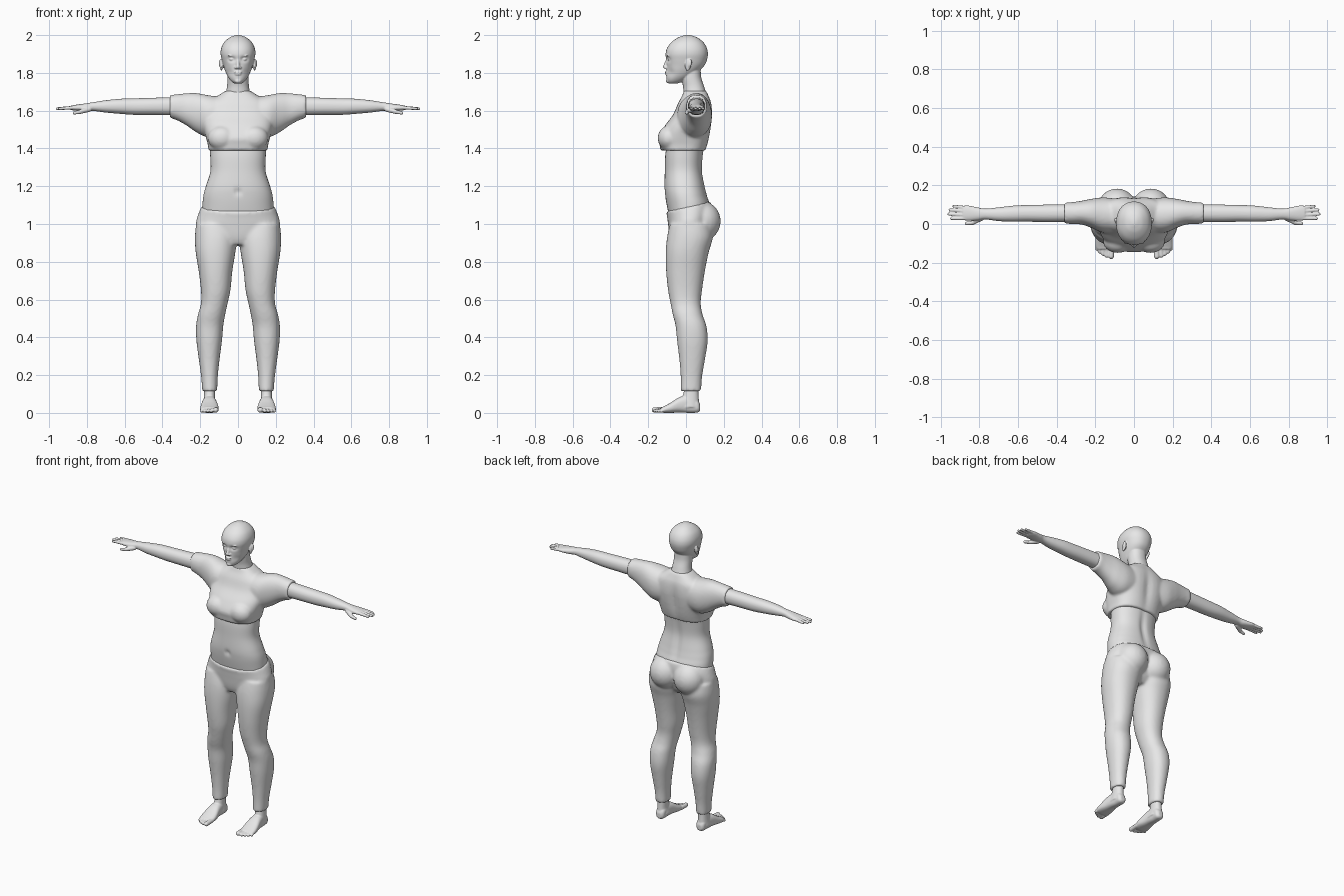
import bpy, bmesh, math
from mathutils import Vector, Matrix

grey = bpy.data.materials.new("matte_grey")
grey.diffuse_color = (0.8, 0.8, 0.8, 1)


def spline(rows, sub=6):
    """Smoothly resample rows of numbers (Catmull-Rom)."""
    out = []
    for i in range(len(rows) - 1):
        p = [rows[max(0, min(len(rows) - 1, i + k))] for k in (-1, 0, 1, 2)]
        for s in range(sub):
            t = s / sub
            out.append([0.5 * (2 * b + (c - a) * t + (2 * a - 5 * b + 4 * c - d) * t * t
                               + (3 * b - a - 3 * c + d) * t ** 3) for a, b, c, d in zip(*p)])
    return out + [list(rows[-1])]


def loft(bm, rows, axis="z", side=1, n=2.2, seg=48, bend=None):
    """Closed loft; each row is (position, a0, a1, b0, b1) across the given axis."""
    rings = []
    for t, a0, a1, b0, b1 in spline(rows):
        ring = []
        for k in range(seg):
            w = 2 * math.pi * k / seg
            c, s = math.cos(w), math.sin(w)
            a = (a0 + a1) / 2 + (a1 - a0) / 2 * math.copysign(abs(c) ** (2 / n), c)
            b = (b0 + b1) / 2 + (b1 - b0) / 2 * math.copysign(abs(s) ** (2 / n), s)
            co = {"z": (a, b, t), "x": (t, a, b), "y": (a, t, b)}[axis]
            co = Vector((co[0] * side, co[1], co[2]))
            ring.append(bm.verts.new(bend(co) if bend else co))
        rings.append(ring)
    for r, q in zip(rings, rings[1:]):
        for k in range(seg):
            bm.faces.new((r[k], r[k - 1], q[k - 1], q[k]))
    bm.faces.new(rings[0])
    bm.faces.new(rings[-1])


def centred(rows):
    return [(z, -w, w, y0, y1) for z, w, y0, y1 in rows]


def blob(bm, pos, size, side=1, tilt=0):
    m = (Matrix.Translation((pos[0] * side, pos[1], pos[2]))
         @ Matrix.Rotation(tilt, 4, "X") @ Matrix.Diagonal((*size, 1)))
    bmesh.ops.create_uvsphere(bm, u_segments=24, v_segments=16, radius=1, matrix=m)


def capsule(bm, p, r0, q, r1, side=1):
    """Tapered rounded rod, used for fingers, toes and the nose."""
    p, q = (Vector((c[0] * side, c[1], c[2])) for c in (p, q))
    turn = (q - p).to_track_quat("Z", "Y")
    for v in bmesh.ops.create_uvsphere(bm, u_segments=16, v_segments=12, radius=1)["verts"]:
        far = v.co.z > -0.01
        v.co = (q if far else p) + (turn @ v.co) * (r1 if far else r0)


def finish(name, bm, voxel=0, smooth=4):
    """Make the object; a voxel size fuses all its pieces into one skin."""
    bmesh.ops.recalc_face_normals(bm, faces=bm.faces[:])
    for f in bm.faces:
        f.smooth = len(f.verts) < 5
    me = bpy.data.meshes.new(name)
    bm.to_mesh(me)
    bm.free()
    me.materials.append(grey)
    ob = bpy.data.objects.new(name, me)
    bpy.context.collection.objects.link(ob)
    if voxel:
        r = ob.modifiers.new("fuse", "REMESH")
        r.mode, r.voxel_size, r.use_smooth_shade = "VOXEL", voxel, True
        s = ob.modifiers.new("soften", "SMOOTH")
        s.factor, s.iterations = 0.5, smooth


def bump(v, centre, size):
    return math.exp(-sum(((a - b) / s) ** 2 for a, b, s in zip(v, centre, size)))


# trousers: hips with a slanted waistline, buttocks and two legs
def waist_slant(v):
    v.z += 0.22 * v.y * max(0, min(1, (v.z - 1.0) / 0.09))
    return v


bm = bmesh.new()
loft(bm, centred([(.89, .10, -.07, .08), (.93, .20, -.085, .11), (1.0, .222, -.095, .13),
                  (1.05, .21, -.1, .14), (1.09, .193, -.106, .132)]), bend=waist_slant)
for s in (1, -1):
    loft(bm, [(1.0, .02, .222, -.085, .13), (.93, .005, .228, -.1, .142),
              (.85, .014, .224, -.107, .12), (.75, .03, .208, -.105, .1),
              (.65, .04, .196, -.095, .085), (.58, .055, .196, -.082, .078),
              (.52, .068, .212, -.07, .088), (.46, .078, .222, -.055, .108),
              (.38, .085, .22, -.047, .115), (.28, .098, .207, -.035, .1),
              (.19, .107, .195, -.028, .085), (.115, .11, .189, -.028, .08)], side=s)
    blob(bm, (.088, .085, 1.015), (.1, .099, .105), s)
finish("trousers", bm, .009, 6)


# bare midriff with navel and spine groove
def midriff_shape(v):
    if v.y < 0:
        v.y += .012 * bump(v, (0, -.11, 1.17), (.012, .1, .018))
    else:
        v.y -= .012 * bump(v, (0, .1, 1.25), (.02, .1, .13))
    return v


bm = bmesh.new()
loft(bm, centred([(1.0, .185, -.08, .1), (1.09, .188, -.1, .126), (1.15, .183, -.11, .112),
                  (1.2, .17, -.114, .1), (1.28, .146, -.112, .086), (1.36, .147, -.11, .09),
                  (1.43, .15, -.1, .1)]), n=2.3, seg=96, bend=midriff_shape)
finish("midriff", bm)


# cropped top with draped chest and short sleeves
def chest_shape(v):
    if v.y > 0:
        v.y -= .012 * bump(v, (0, .13, 1.52), (.03, .1, .12))
    return v


bm = bmesh.new()
loft(bm, centred([(1.388, .156, -.134, .104), (1.42, .16, -.14, .115), (1.46, .17, -.144, .125),
                  (1.52, .185, -.112, .135), (1.58, .185, -.068, .14), (1.64, .165, -.042, .135),
                  (1.68, .105, -.02, .12), (1.705, .066, -.012, .108)]), n=2.6, bend=chest_shape)
for s in (1, -1):
    blob(bm, (.085, -.09, 1.455), (.075, .06, .065), s)
    loft(bm, [(.08, -.045, .13, 1.47, 1.67), (.16, -.045, .137, 1.46, 1.682),
              (.22, -.02, .13, 1.485, 1.693), (.27, -.003, .12, 1.52, 1.692),
              (.32, 0, .113, 1.548, 1.687), (.36, .002, .111, 1.562, 1.682)], "x", s)
finish("cropped_top", bm, .008, 5)

# arms, hands, fingers and thumbs
for s, label in ((1, "left"), (-1, "right")):
    bm = bmesh.new()
    loft(bm, [(.32, .01, .102, 1.575, 1.672), (.45, .01, .1, 1.577, 1.668),
              (.55, .012, .098, 1.578, 1.665), (.62, .012, .095, 1.583, 1.663),
              (.7, .015, .086, 1.59, 1.655), (.77, .024, .079, 1.599, 1.644),
              (.81, .019, .086, 1.597, 1.638), (.86, .017, .096, 1.6, 1.631),
              (.885, .022, .093, 1.604, 1.627)], "x", s)
    for y0, y1, tip in ((.084, .092, .932), (.066, .073, .952), (.047, .051, .958), (.029, .028, .945)):
        capsule(bm, (.87, y0, 1.616), .0105, (tip, y1, 1.611), .0075, s)
    capsule(bm, (.79, .03, 1.607), .015, (.835, .006, 1.594), .0115, s)
    capsule(bm, (.835, .006, 1.594), .0115, (.867, .003, 1.588), .009, s)
    finish(label + "_arm", bm, .004, 3)

    # bare foot with ankle and toes
    bm = bmesh.new()
    loft(bm, [(.03, .112, .187, -.05, .072), (.07, .12, .182, -.025, .068),
              (.11, .121, .179, -.012, .066), (.15, .122, .178, -.01, .066)], side=s)
    loft(bm, [(.075, .135, .165, .012, .045), (.06, .12, .178, .002, .07),
              (.02, .118, .182, 0, .09), (-.03, .112, .19, .002, .085),
              (-.08, .103, .199, 0, .055), (-.115, .105, .2, 0, .036),
              (-.13, .112, .192, .004, .03)], "y", s, 2.5)
    for x, tip, r in ((.118, -.167, .0145), (.142, -.164, .0105), (.16, -.155, .01),
                      (.177, -.144, .0095), (.192, -.13, .009)):
        capsule(bm, (x - .002, -.11, .018), r, (x, tip, r + .001), r, s)
    finish(label + "_foot", bm, .004, 3)


# head with sunken eye sockets and cheeks, on a leaning neck
def face_shape(v):
    if v.y < 0:
        for s in (1, -1):
            v.y += .014 * bump(v, (.033 * s, -.1, 1.872), (.019, .1, .013))
            v.y += .008 * bump(v, (.045 * s, -.08, 1.80), (.02, .1, .025))
    return v


bm = bmesh.new()
loft(bm, centred([(1.744, .02, -.09, -.045), (1.757, .037, -.1, -.01), (1.78, .054, -.104, .03),
                  (1.81, .068, -.103, .07), (1.84, .078, -.102, .098), (1.87, .086, -.106, .111),
                  (1.90, .092, -.108, .116), (1.93, .089, -.101, .111), (1.96, .075, -.08, .094),
                  (1.985, .048, -.046, .064), (1.997, .021, -.016, .034), (2.001, .003, 0, .01)]),
     seg=96, bend=face_shape)
loft(bm, centred([(1.65, .08, 0, .12), (1.69, .066, -.012, .108), (1.73, .058, -.016, .095),
                  (1.78, .056, -.025, .08), (1.84, .055, -.02, .078)]))
capsule(bm, (0, -.1, 1.868), .007, (0, -.112, 1.832), .0105)
blob(bm, (0, -.103, 1.804), (.021, .009, .005))
blob(bm, (0, -.102, 1.793), (.018, .009, .006))
blob(bm, (0, -.095, 1.757), (.018, .011, .012))
for s in (1, -1):
    blob(bm, (.011, -.105, 1.828), (.008, .01, .007), s)
    blob(bm, (.033, -.085, 1.872), (.014, .013, .008), s)
    blob(bm, (.034, -.094, 1.891), (.02, .009, .005), s)
    blob(bm, (.088, .012, 1.842), (.008, .016, .032), s, -.2)
    blob(bm, (.094, .02, 1.85), (.008, .011, .022), s, -.2)
finish("head", bm, .004, 3)
